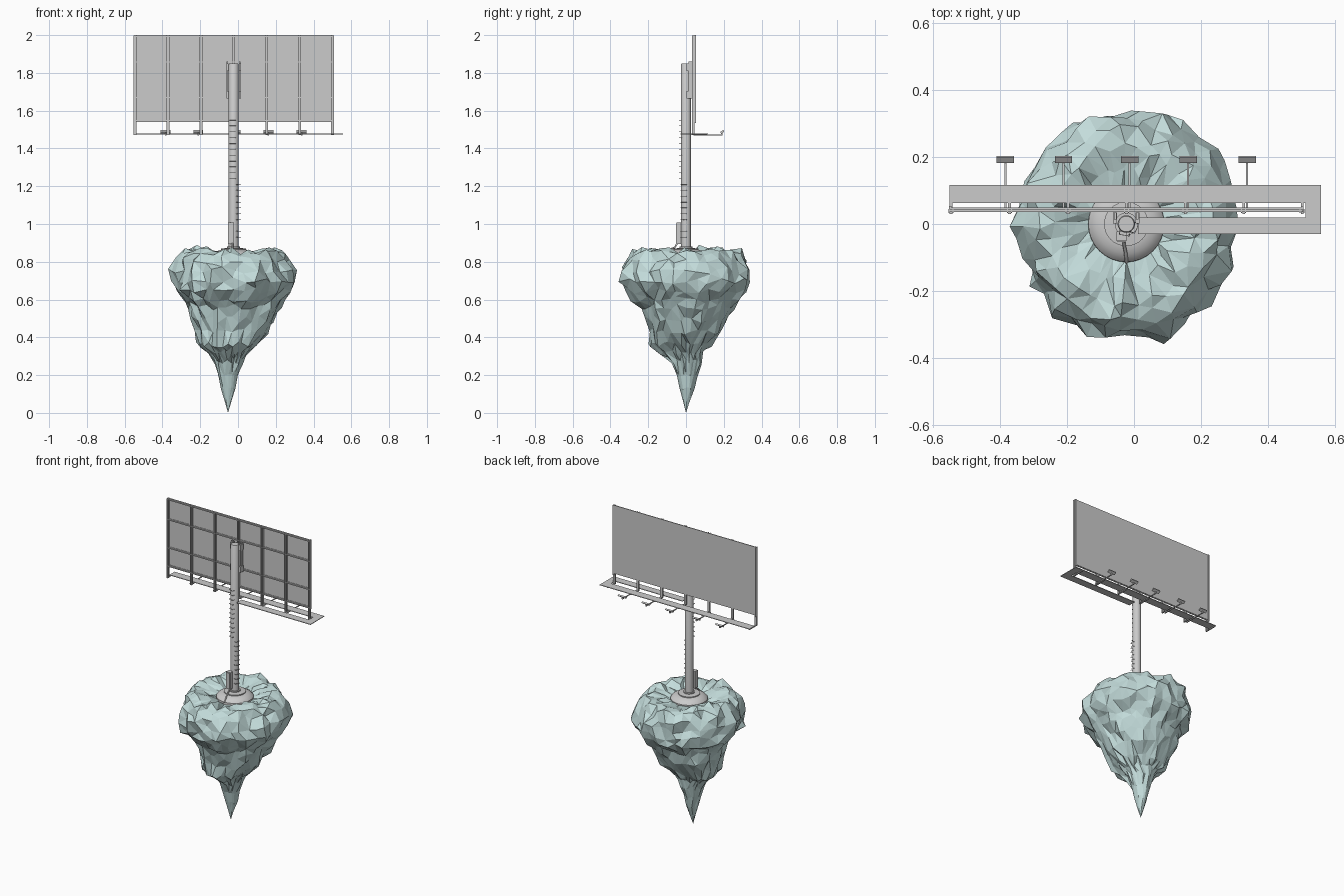
import bpy, bmesh, math, random
from mathutils import Vector, Matrix, noise

if "Cube" in bpy.data.objects:
    bpy.data.objects.remove(bpy.data.objects["Cube"])

random.seed(11)
PX = -0.023          # pole axis x


def finish(bm, name, smooth=False):
    bmesh.ops.recalc_face_normals(bm, faces=bm.faces[:])
    me = bpy.data.meshes.new(name)
    bm.to_mesh(me)
    bm.free()
    ob = bpy.data.objects.new(name, me)
    bpy.context.collection.objects.link(ob)
    if smooth:
        bpy.context.view_layer.objects.active = ob
        ob.select_set(True)
        bpy.ops.object.shade_smooth_by_angle(angle=math.radians(35))
        ob.select_set(False)
    return ob


def add_box(bm, x0, x1, y0, y1, z0, z1, tilt=0):
    c = Vector(((x0 + x1) / 2, (y0 + y1) / 2, (z0 + z1) / 2))
    m = Matrix.Translation(c) @ Matrix.Rotation(tilt, 4, 'X') @ Matrix.Diagonal((x1 - x0, y1 - y0, z1 - z0, 1))
    bmesh.ops.create_cube(bm, size=1, matrix=m)


def boxes(name, items):
    bm = bmesh.new()
    for it in items:
        add_box(bm, *it)
    return finish(bm, name)


def lathe(name, profile, n, cx):
    bm = bmesh.new()
    rings = [[bm.verts.new((cx + r * math.cos(2 * math.pi * i / n), r * math.sin(2 * math.pi * i / n), z))
              for i in range(n)] for r, z in profile]
    for a, b in zip(rings, rings[1:]):
        for i in range(n):
            j = (i + 1) % n
            bm.faces.new((a[i], a[j], b[j], b[i]))
    bm.faces.new(rings[0])
    bm.faces.new(rings[-1])
    return finish(bm, name, True)


def tube(name, pts, r):
    cu = bpy.data.curves.new(name, 'CURVE')
    cu.dimensions = '3D'
    cu.bevel_depth = r
    cu.bevel_resolution = 1
    cu.use_fill_caps = True
    sp = cu.splines.new('POLY')
    sp.points.add(len(pts) - 1)
    for p, q in zip(sp.points, pts):
        p.co = (*q, 1)
    ob = bpy.data.objects.new(name, cu)
    bpy.context.collection.objects.link(ob)


# Floating rock: stacked rings (z, xmin, xmax, ymin, ymax), jittered and triangulated
RINGS = [(0.06, -.068, -.035, -.017, .02), (0.13, -.088, -.012, -.034, .045),
         (0.20, -.105, 0, -.05, .06), (0.27, -.12, .025, -.08, .08),
         (0.32, -.155, .05, -.13, .09), (0.36, -.21, .10, -.18, .125),
         (0.43, -.23, .155, -.195, .185), (0.50, -.25, .19, -.215, .225),
         (0.56, -.26, .225, -.235, .25), (0.60, -.285, .25, -.275, .28),
         (0.65, -.325, .285, -.325, .325), (0.70, -.34, .30, -.34, .345),
         (0.755, -.34, .295, -.335, .34), (0.81, -.325, .265, -.31, .32),
         (0.855, -.29, .23, -.28, .285), (0.862, -.24, .185, -.235, .235),
         (0.843, -.18, .12, -.16, .16), (0.826, -.13, .085, -.105, .105)]
N = 36
bm = bmesh.new()
rings = []
for k, (z, x0, x1, y0, y1) in enumerate(RINGS):
    cx, rx = (x0 + x1) / 2, (x1 - x0) / 2
    amp = .4 if k < 3 or k > 16 else 1
    ring = []
    for i in range(N):
        a = 2 * math.pi * (i + random.uniform(-.3, .3)) / N
        ca, sa = math.cos(a), math.sin(a)
        # bumps shared between heights give vertical ridges, fine jitter gives chips
        s = .06 * noise.noise((ca * 2.2, sa * 2.2, z * 3)) + .13 * noise.noise((ca * 6, sa * 6, z * 10 + 7))
        s = 1 + amp * (s + random.uniform(-.04, .04))
        dz = amp * (random.uniform(-.017, .017) + (.02 * noise.noise((ca * 4, sa * 4, 3)) if k > 6 else 0))
        ring.append(bm.verts.new((cx + rx * s * ca, (y1 if sa > 0 else -y0) * s * sa, z + dz)))
    rings.append(ring)
for a, b in zip(rings, rings[1:]):
    for i in range(N):
        j = (i + 1) % N
        bm.faces.new((a[i], a[j], b[j], b[i]))
tip = bm.verts.new((-.053, 0, 0))
top = bm.verts.new((PX, 0, .826))
for i in range(N):
    j = (i + 1) % N
    bm.faces.new((rings[0][j], rings[0][i], tip))
    bm.faces.new((rings[-1][i], rings[-1][j], top))
bmesh.ops.remove_doubles(bm, verts=bm.verts[:], dist=.012)
bmesh.ops.triangulate(bm, faces=bm.faces[:])
rock = finish(bm, "floating_rock")
mat = bpy.data.materials.new("pale_ice")
mat.diffuse_color = (.55, .72, .71, 1)
mat.use_nodes = True
mat.node_tree.nodes["Principled BSDF"].inputs["Base Color"].default_value = mat.diffuse_color
rock.data.materials.append(mat)

# Footing and pole
lathe("concrete_footing", [(.114, .81), (.113, .836), (.104, .847), (.088, .857), (.066, .864)], 32, PX)
lathe("base_flange", [(.066, .86), (.066, .87), (.034, .873), (.034, .88)], 32, PX)
lathe("pole", [(.026, .85), (.026, 1.845), (.023, 1.85)], 20, PX)

# Climbing steps: on the front above, round to the right lower down
for i in range(21):
    z = .93 + i * .031
    ang = math.radians(-25 if z < 1.24 else -100)
    out = Vector((math.cos(ang), math.sin(ang), 0))
    side = Vector((-out.y, out.x, 0)) * .015
    c = Vector((PX, 0, z))
    tube("climbing_step", [c + out * .018 - side, c + out * .034 - side,
                           c + out * .034 + side, c + out * .018 + side], .0014)

# Electrical box and conduit down to the footing
boxes("electrical_box", [(-.052, -.022, -.05, -.022, .895, 1.008), (-.049, -.025, -.053, -.05, .90, 1.003)])
tube("conduit", [(-.03, -.045, .90), (-.03, -.06, .876), (-.025, -.085, .866), (-.022, -.115, .835)], .005)

# Billboard sheet with edge trim
boxes("billboard_panel", [(-.548, .502, .045, .049, 1.545, 2.0)])
boxes("panel_edge_trim", [(x - .004, x + .004, .042, .053, 1.535, 2.0) for x in (-.547, .501)])

# Backing frame: upright channels and horizontal rails
posts = [-.545 + .1743 * i for i in range(7)]
frame = []
for x in posts:
    frame += [(x - .0075, x + .0075, .041, .044, 1.472, 1.998),
              (x - .0075, x - .0045, .033, .044, 1.472, 1.998),
              (x + .0045, x + .0075, .033, .044, 1.472, 1.998)]
boxes("upright_channels", frame)
rails = []
for z in (1.548, 1.67, 1.858, 1.992):
    rails += [(-.55, .504, .035, .045, z - .002, z + .002), (-.55, .504, .042, .045, z - .007, z + .007)]
boxes("horizontal_rails", rails)

# Brackets clamping the frame to the pole
br = []
for s in (-1, 1):
    x = PX + s * .033
    br += [(x - .004, x + .004, .014, .034, 1.665, 1.86)]
    for z in (1.685, 1.83):
        br += [(x - .006, x + .006, .002, .034, z - .02, z + .02)]
boxes("pole_brackets", br)

# Catwalk: along the face, round the right end, back to the pole
Z = 1.475
boxes("catwalk", [(-.55, .557, .062, .116, Z, Z + .004),
                  (.511, .557, .02, .062, Z, Z + .004),
                  (.012, .557, -.03, .02, Z, Z + .004)])
boxes("catwalk_supports", [(x - .004, x + .004, .03, .112, Z - .005, Z) for x in posts])

# Floodlights on arms
arms, lamps = [], []
for x in (-.383, -.21, -.013, .161, .337):
    arms += [(x - .003, x + .003, .04, .19, Z - .006, Z - .001),
             (x - .004, x + .004, .184, .192, Z - .006, Z + .014)]
    lamps += [(x - .026, x + .026, .182, .202, Z + .008, Z + .018, math.radians(35))]
boxes("lamp_arms", arms)
boxes("floodlights", lamps)
